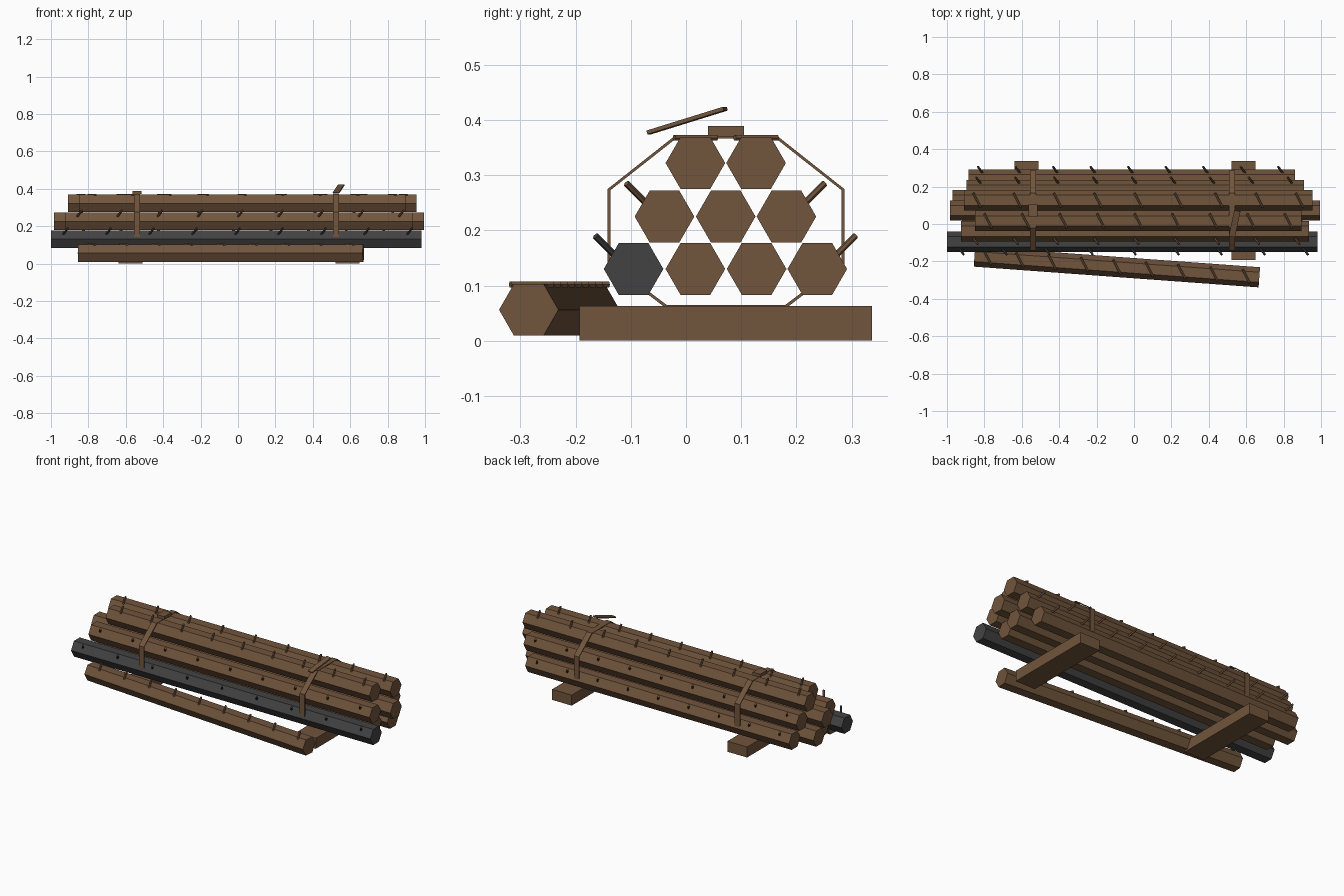
import bpy, bmesh, math
from mathutils import Vector, Matrix

cube = bpy.data.objects.get("Cube")
if cube:
    bpy.data.objects.remove(cube, do_unlink=True)


def material(name, color):
    m = bpy.data.materials.new(name)
    m.use_nodes = True
    m.diffuse_color = color
    m.node_tree.nodes["Principled BSDF"].inputs["Base Color"].default_value = color
    return m


brown = material("brown_wood", (0.165, 0.09, 0.045, 1))
charcoal = material("charcoal_wood", (0.055, 0.055, 0.056, 1))


def finish(bm, name, mat):
    bmesh.ops.recalc_face_normals(bm, faces=bm.faces)
    mesh = bpy.data.meshes.new(name)
    bm.to_mesh(mesh)
    bm.free()
    mesh.materials.append(mat)
    obj = bpy.data.objects.new(name, mesh)
    bpy.context.collection.objects.link(obj)
    return obj


def add_prism(bm, a, b, radius, sides=6):
    """Closed prism running from point a to point b."""
    a, b = Vector(a), Vector(b)
    d = b - a
    # side axis stays level, so a corner of each log points sideways
    side = Vector((0, 0, 1)).cross(d).normalized()
    up = d.cross(side).normalized()
    rot = Matrix((side, up, d.normalized())).transposed().to_4x4()
    bmesh.ops.create_cone(bm, cap_ends=True, segments=sides, radius1=radius,
                          radius2=radius, depth=d.length,
                          matrix=Matrix.Translation((a + b) / 2) @ rot
                          @ Matrix.Rotation(math.pi / 2, 4, 'Z'))


def box(name, size, center, turn=Matrix()):
    bm = bmesh.new()
    bmesh.ops.create_cube(bm, size=1, matrix=Matrix.Translation(center) @ turn
                          @ Matrix.Diagonal((*size, 1)))
    return finish(bm, name, brown)


R = 0.054          # log radius
FLAT = R * math.cos(math.pi / 6)
PEGS = 9


def log(name, a, b, mat=brown, peg_side=None):
    """Six-sided log with a row of slanted pegs: -1 front, 0 top, 1 back."""
    bm = bmesh.new()
    a, b = Vector(a), Vector(b)
    bm_log = bmesh.new()
    side = Vector((0, 0, 1)).cross(b - a).normalized()
    ring = []
    for end in (a, b):
        ring.append([bm_log.verts.new(end + side * R * math.cos(i * math.pi / 3)
                     + Vector((0, 0, R * math.sin(i * math.pi / 3))))
                     for i in range(6)])
    for i in range(6):
        j = (i + 1) % 6
        bm_log.faces.new((ring[0][i], ring[0][j], ring[1][j], ring[1][i]))
    bm_log.faces.new(ring[0])
    bm_log.faces.new(ring[1])
    finish(bm_log, name, mat)
    if peg_side is None:
        bm.free()
        return
    if peg_side == 0:
        offset, half = Vector((0, 0, FLAT - 0.001)), Vector((-0.02, 0.0385, 0))
    else:
        offset = Vector((0, 0.042 * peg_side, 0.033))
        half = Vector((-0.02 * peg_side, 0.027 * peg_side, 0.027))
    margin = 0.07 / (b - a).length
    for i in range(PEGS):
        c = a.lerp(b, margin + (1 - 2 * margin) * i / (PEGS - 1)) + offset
        add_prism(bm, c - half, c + half, 0.006)
    finish(bm, name + "_pegs", mat)


# Stacked logs: name, y, z, left end, right end, peg direction
LOW, MID, TOP = 0.13, 0.225, 0.322
stack = [
    ("bottom_log_inner_front", 0.017, LOW, -0.92, 0.90, None),
    ("bottom_log_inner_back", 0.128, LOW, -0.97, 0.935, None),
    ("bottom_log_back", 0.238, LOW, -0.885, 0.86, 1),
    ("middle_log_front", -0.039, MID, -0.925, 0.935, -1),
    ("middle_log_centre", 0.072, MID, -0.985, 0.995, None),
    ("middle_log_back", 0.182, MID, -0.895, 0.91, 1),
    ("top_log_front", 0.017, TOP, -0.85, 0.895, 0),
    ("top_log_back", 0.127, TOP, -0.91, 0.955, 0),
]
for name, y, z, x0, x1, pegs in stack:
    log(name, (x0, y, z), (x1, y, z), brown, pegs)
log("charcoal_log", (-1, -0.095, LOW), (0.98, -0.095, LOW), charcoal, -1)

# Loose log lying on the ground in front
log("loose_log", (-0.853, -0.174, 0.056), (0.67, -0.285, 0.056), brown, 0)

# Sleepers under the stack
for name, x in (("sleeper_right", -0.575), ("sleeper_left", 0.585)):
    box(name, (0.13, 0.53, 0.063), (x, 0.072, 0.0315))

# Straps: closed band following half an outline mirrored about the stack centre
CY = 0.0725
half_outline = [(0.11, 0.06), (0.2145, 0.139), (0.2145, 0.275), (0.093, 0.371)]
outline = half_outline + [(-y, z) for y, z in reversed(half_outline)]
inner = [(y * 0.974, 0.215 + (z - 0.215) * 0.97) for y, z in outline]


def strap(name, x, width=0.034):
    bm = bmesh.new()
    loops = [[bm.verts.new((x + s * width / 2, CY + y, z)) for y, z in pts]
             for pts, s in ((outline, -1), (outline, 1), (inner, 1), (inner, -1))]
    n = len(outline)
    for k in range(4):
        p, q = loops[k], loops[(k + 1) % 4]
        for i in range(n):
            j = (i + 1) % n
            bm.faces.new((p[i], p[j], q[j], q[i]))
    finish(bm, name, brown)


strap("strap_right", -0.54)
strap("strap_left", 0.524)

# Buckle on one strap, loose flap on the other
box("buckle", (0.05, 0.066, 0.018), (-0.54, CY, 0.38))
flap_turn = Matrix.Rotation(-0.21, 4, 'Z') @ Matrix.Rotation(0.295, 4, 'X')
box("strap_flap", (0.034, 0.148, 0.007), (0.538, 0.002, 0.399), flap_turn)
